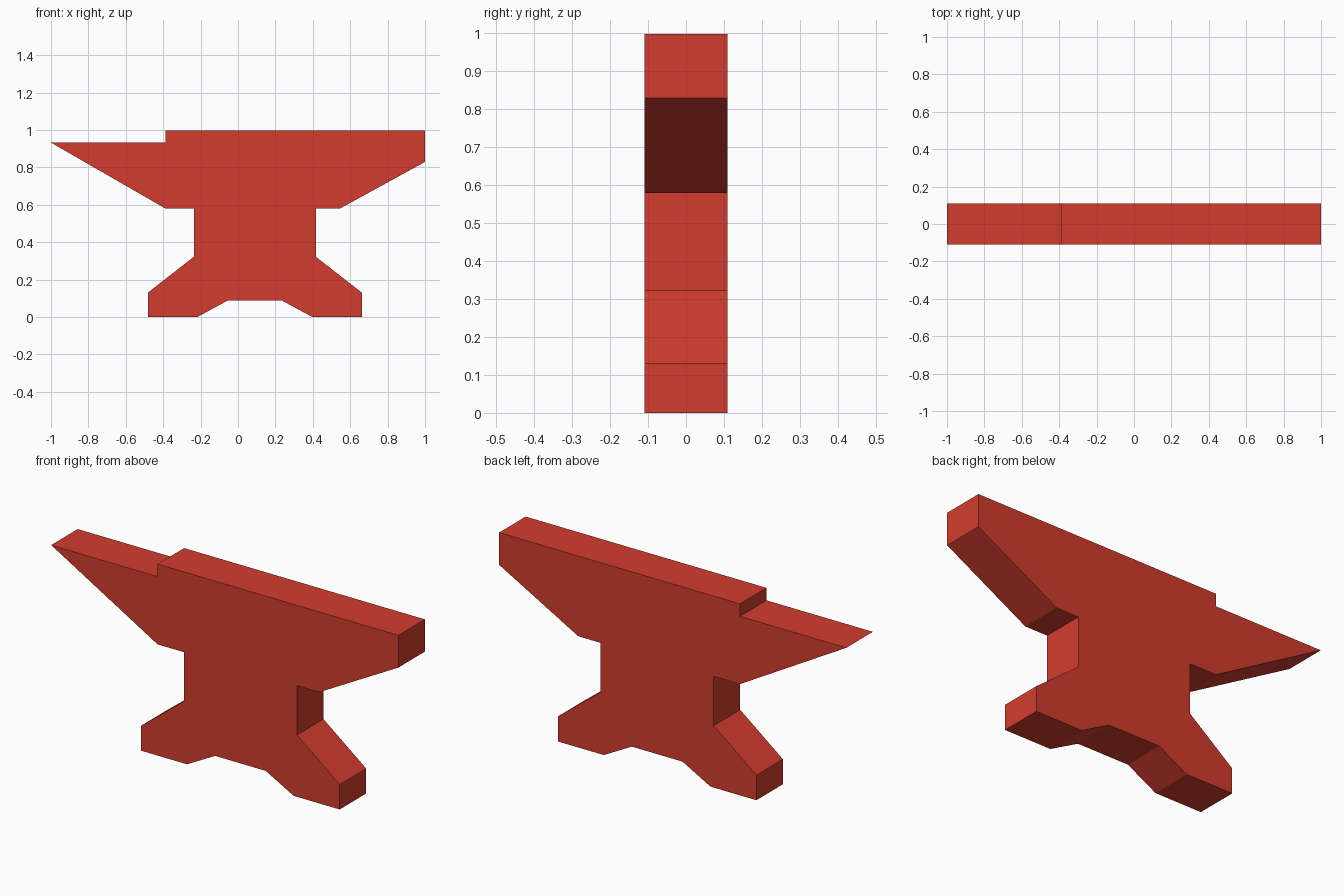
import bpy, bmesh

if "Cube" in bpy.data.objects:
    bpy.data.objects.remove(bpy.data.objects["Cube"])

HALF_DEPTH = 0.109
MID = 0.09  # symmetry line of the waist and feet

red = bpy.data.materials.new("anvil red")
red.diffuse_color = (0.65, 0.046, 0.029, 1.0)
red.use_nodes = True
red.node_tree.nodes["Principled BSDF"].inputs["Base Color"].default_value = red.diffuse_color

# Waist and foot outline, right half measured from the symmetry line, top to bottom
half = [(0.326, 0.579), (0.326, 0.322), (0.572, 0.13), (0.572, 0.0),
        (0.307, 0.0), (0.146, 0.087)]
right_side = [(MID + x, z) for x, z in half]
left_side = [(MID - x, z) for x, z in reversed(half)]

# Head outline: horn, step, face and heel
head = [(-0.387, 0.579), (-1.0, 0.932), (-0.387, 0.932), (-0.387, 0.997),
        (1.0, 0.997), (1.0, 0.829), (0.544, 0.579)]

# Anvil body: the closed outline extruded through its thickness
bm = bmesh.new()
outline = [bm.verts.new((x, -HALF_DEPTH, z)) for x, z in head + right_side + left_side]
face = bm.faces.new(outline)
moved = bmesh.ops.extrude_face_region(bm, geom=[face], use_keep_orig=True)["geom"]
bmesh.ops.translate(bm, vec=(0, 2 * HALF_DEPTH, 0),
                    verts=[v for v in moved if isinstance(v, bmesh.types.BMVert)])
bmesh.ops.recalc_face_normals(bm, faces=bm.faces)

mesh = bpy.data.meshes.new("anvil_body")
bm.to_mesh(mesh)
bm.free()
mesh.materials.append(red)
bpy.context.collection.objects.link(bpy.data.objects.new("anvil_body", mesh))
